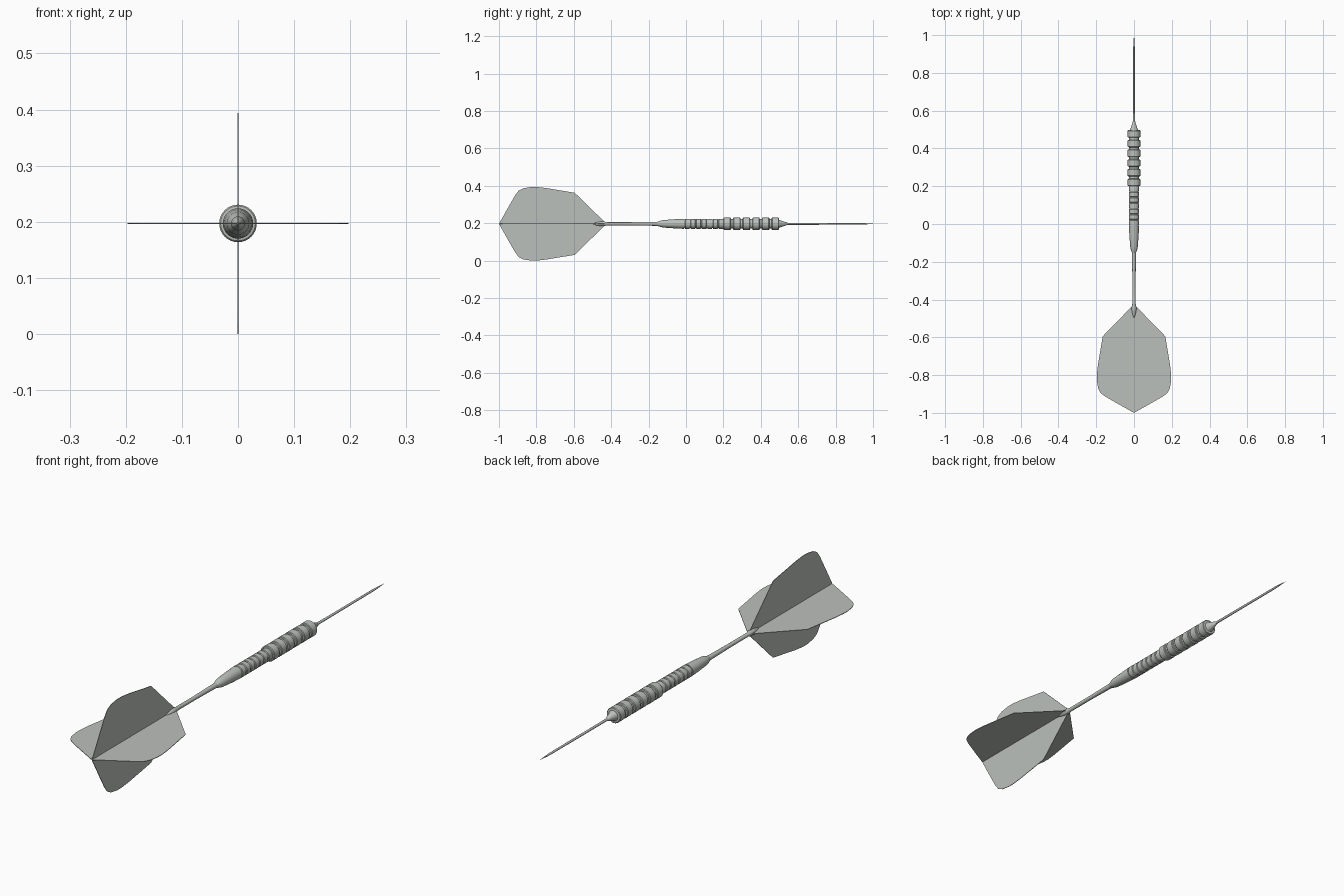
import bpy, bmesh, math

if "Cube" in bpy.data.objects:
    bpy.data.objects.remove(bpy.data.objects["Cube"])

ZC = 0.197  # height of the dart's axis


def material(name, rgb):
    m = bpy.data.materials.new(name)
    m.diffuse_color = (*rgb, 1)
    m.use_nodes = True
    m.node_tree.nodes["Principled BSDF"].inputs["Base Color"].default_value = m.diffuse_color
    return m


METAL = material("pale_grey", (0.50, 0.53, 0.50))


def finish(name, bm):
    bmesh.ops.recalc_face_normals(bm, faces=bm.faces)
    me = bpy.data.meshes.new(name)
    bm.to_mesh(me)
    bm.free()
    ob = bpy.data.objects.new(name, me)
    ob.location.z = ZC
    me.materials.append(METAL)
    bpy.context.collection.objects.link(ob)
    return ob


def lathe(name, profile, sides=32):
    """Revolve (y, radius) points about the y axis, capping both ends."""
    bm = bmesh.new()
    rings = []
    for y, r in profile:
        rings.append([bm.verts.new((r * math.cos(a), y, r * math.sin(a)))
                      for a in (2 * math.pi * i / sides for i in range(sides))])
    for a, b in zip(rings, rings[1:]):
        for i in range(sides):
            j = (i + 1) % sides
            bm.faces.new((a[i], a[j], b[j], b[i]))
    bm.faces.new(rings[0])
    bm.faces.new(rings[-1])
    ob = finish(name, bm)
    bpy.ops.object.select_all(action='DESELECT')
    ob.select_set(True)
    bpy.context.view_layer.objects.active = ob
    bpy.ops.object.shade_smooth_by_angle(angle=math.radians(30))
    return ob


# steel point
lathe("point", [(0.50, 0.0055), (0.93, 0.0045), (0.96, 0.0030), (1.0, 0.0003)], 16)

# barrel: plain tapered rear, fine rings, then wide grip rings and a nose cone
barrel = [(-0.155, 0.010), (-0.135, 0.017), (-0.12, 0.020), (-0.06, 0.0245),
          (-0.01, 0.027)]
for i in range(7):                       # fine rings
    y = -0.01 + i * 0.030
    barrel += [(y, 0.0235), (y + 0.004, 0.0235), (y + 0.006, 0.027),
               (y + 0.028, 0.027)]
for i in range(6):                       # wide grip rings
    y = 0.200 + i * 0.0515
    barrel += [(y, 0.026), (y + 0.001, 0.031), (y + 0.004, 0.0335),
               (y + 0.036, 0.0335), (y + 0.039, 0.031), (y + 0.040, 0.026)]
barrel += [(0.498, 0.022), (0.505, 0.018), (0.542, 0.0065), (0.545, 0.004)]
lathe("barrel", barrel)

# stem that joins barrel and flights
lathe("stem", [(-0.495, 0.002), (-0.48, 0.008), (-0.455, 0.0125), (-0.44, 0.0125),
               (-0.42, 0.0085), (-0.30, 0.0085), (-0.14, 0.011)], 24)

# four flights: thin plates spread around the axis
OUTLINE = [(-1.0, 0), (-0.955, 0.080), (-0.915, 0.150), (-0.895, 0.177),
           (-0.87, 0.190), (-0.83, 0.1965), (-0.80, 0.197), (-0.75, 0.1915),
           (-0.595, 0.166), (-0.435, 0.010), (-0.435, 0)]
HALF = 0.0012
for k, name in enumerate(("right", "upper", "left", "lower")):
    a = k * math.pi / 2
    c, s = math.cos(a), math.sin(a)
    bm = bmesh.new()
    sheets = [[bm.verts.new((h * c - t * s, y, h * s + t * c)) for y, h in OUTLINE]
              for t in (-HALF, HALF)]
    for sheet in sheets:
        bm.faces.new(sheet)
    n = len(OUTLINE)
    for i in range(n):
        j = (i + 1) % n
        bm.faces.new((sheets[0][i], sheets[0][j], sheets[1][j], sheets[1][i]))
    finish(name + "_flight", bm)
